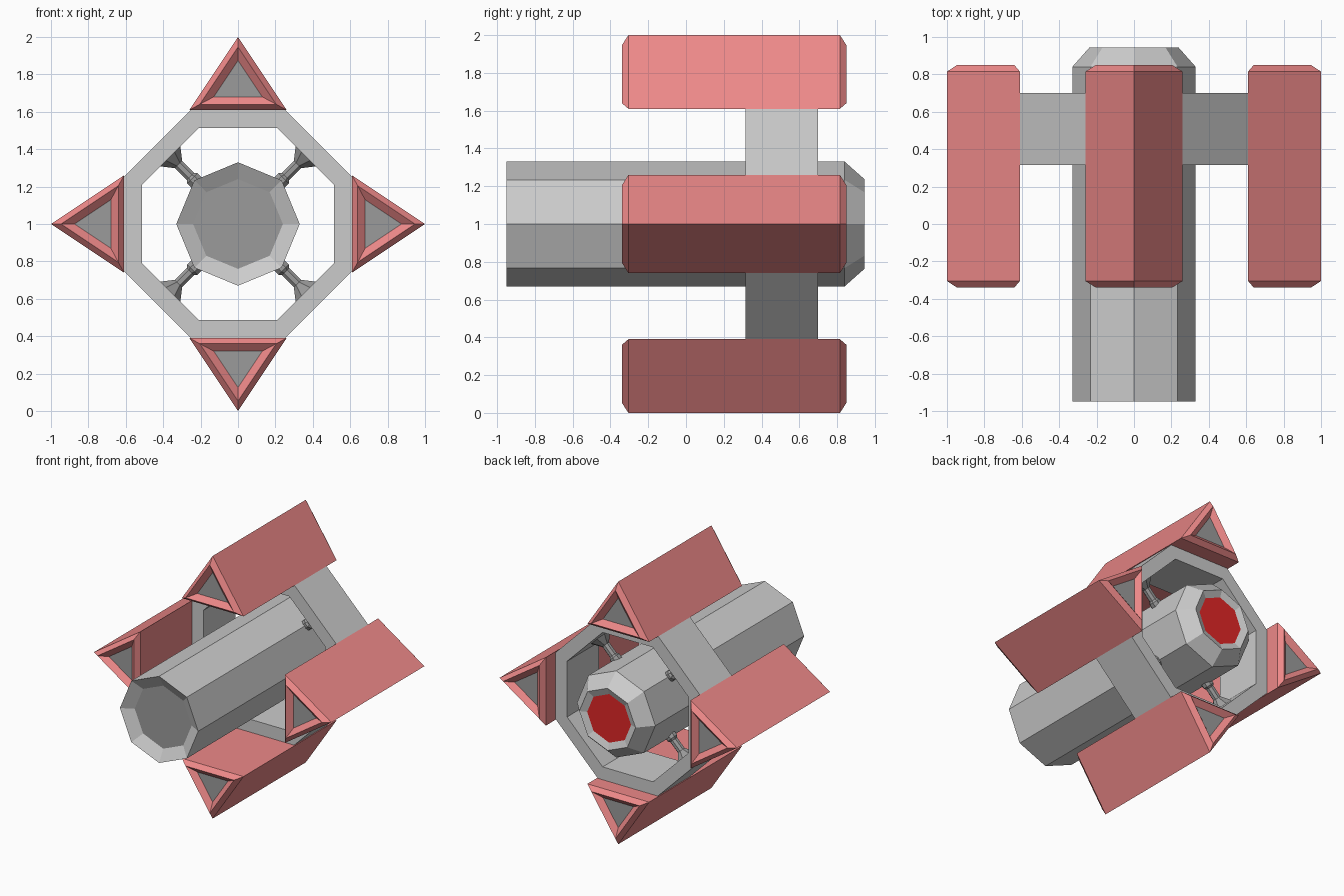
import bpy, bmesh
from math import sin, cos, pi, sqrt, radians
from mathutils import Matrix

if "Cube" in bpy.data.objects:
    bpy.data.objects.remove(bpy.data.objects["Cube"])


def material(name, r, g, b):
    m = bpy.data.materials.new(name)
    m.diffuse_color = (r, g, b, 1)
    m.use_nodes = True
    m.node_tree.nodes["Principled BSDF"].inputs["Base Color"].default_value = m.diffuse_color
    return m


red = material("red_paint", 0.85, 0.25, 0.25)
dark = material("dark_grey", 0.33, 0.33, 0.33)
glow = material("engine_red", 0.75, 0.02, 0.02)
grey = material("grey", 0.6, 0.6, 0.6)


def loft(name, sections, mats, start=0, end=0, closed=False, roll=0):
    """Skin sections of 3D points; cap the ends with material slots start/end,
    or join last to first. Roll turns the part around the long (y) axis."""
    bm = bmesh.new()
    loops = [[bm.verts.new(p) for p in s] for s in sections]
    pairs = list(zip(loops, loops[1:]))
    if closed:
        pairs.append((loops[-1], loops[0]))
    for a, b in pairs:
        n = len(a)
        for i in range(n):
            j = (i + 1) % n
            bm.faces.new((a[i], a[j], b[j], b[i]))
    if not closed:
        bm.faces.new(loops[0]).material_index = start
        bm.faces.new(loops[-1]).material_index = end
    bmesh.ops.recalc_face_normals(bm, faces=bm.faces)
    bm.transform(Matrix.Translation((0, 0, 1)) @ Matrix.Rotation(roll, 4, 'Y'))
    me = bpy.data.meshes.new(name)
    bm.to_mesh(me)
    bm.free()
    for m in mats:
        me.materials.append(m)
    ob = bpy.data.objects.new(name, me)
    bpy.context.collection.objects.link(ob)
    return ob


def octagon(r, y, turn=0.0):
    return [(r * cos(turn + k * pi / 4), y, r * sin(turn + k * pi / 4)) for k in range(8)]


# Octagonal hull: recessed dark nose, tapered tail with a red engine disc
hull = [(0.24, -0.90), (0.33, -0.95), (0.33, 0.84), (0.237, 0.945), (0.185, 0.925)]
loft("hull", [octagon(r, y) for r, y in hull], [grey, dark, glow], start=1, end=2)

# Octagonal support ring with flats facing the pods
k = 1 / cos(pi / 8)
ring = [(0.61, 0.315), (0.61, 0.70), (0.512, 0.70), (0.512, 0.315)]
loft("support_ring", [octagon(r * k, y, pi / 8) for r, y in ring], [grey], closed=True)


# Triangular pod section, inset evenly by d
def triangle(d, y):
    base, half, apex = 0.61 + d, 0.26, 1.0
    slope = half / 0.39
    tip = apex - d / (slope / sqrt(1 + slope * slope))
    w = (tip - base) * slope
    return [(-w, y, base), (w, y, base), (0, y, tip)]


# Four pods with bevelled rims and sunken dark ends
pod = [(0.07, -0.305), (0.03, -0.34), (0, -0.305), (0, 0.815), (0.03, 0.85), (0.07, 0.815)]
for side, name in enumerate(("top", "right", "bottom", "left")):
    loft(name + "_pod", [triangle(d, y) for d, y in pod], [red, dark],
         start=1, end=1, roll=side * pi / 2)

# Four diagonal struts, flared where they meet the ring
strut = [(0.042, 0.30), (0.042, 0.345), (0.03, 0.36), (0.03, 0.45), (0.085, 0.515)]
for i in range(4):
    loft(f"strut_{i + 1}",
         [[(x, y + 0.51, h) for x, _, y in octagon(r, 0, pi / 8)] for r, h in strut],
         [dark], roll=radians(45 + 90 * i))
